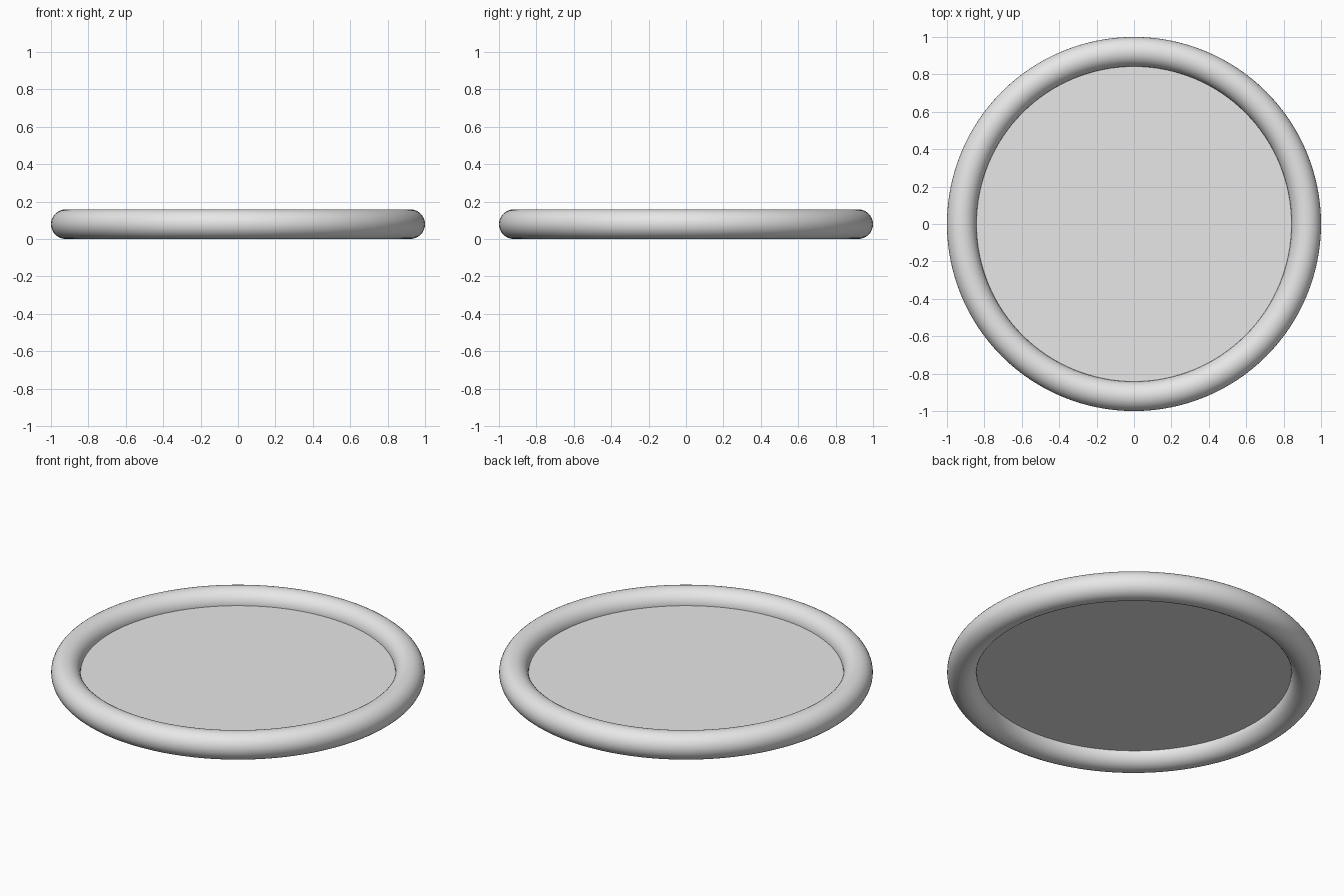
import bpy

default_cube = bpy.data.objects.get("Cube")
if default_cube:
    bpy.data.objects.remove(default_cube, do_unlink=True)

TUBE = 0.079            # radius of the rim's round section
RING = 1.0 - TUBE       # radius of the rim's centre line

# Single light grey colour
grey = bpy.data.materials.new("light_grey")
grey.use_nodes = True
colour = (0.8, 0.8, 0.8, 1.0)
grey.diffuse_color = colour
grey.node_tree.nodes["Principled BSDF"].inputs["Base Color"].default_value = colour


def finish(name):
    obj = bpy.context.active_object
    obj.name = name
    obj.data.materials.append(grey)
    return obj


# Round rim
bpy.ops.mesh.primitive_torus_add(
    major_radius=RING, minor_radius=TUBE,
    major_segments=128, minor_segments=32, location=(0, 0, TUBE))
finish("rim")
bpy.ops.object.shade_smooth()

# Flat panel filling the ring at mid height
bpy.ops.mesh.primitive_circle_add(
    vertices=128, radius=RING - TUBE + 0.004, fill_type='NGON',
    location=(0, 0, TUBE))
finish("panel")
